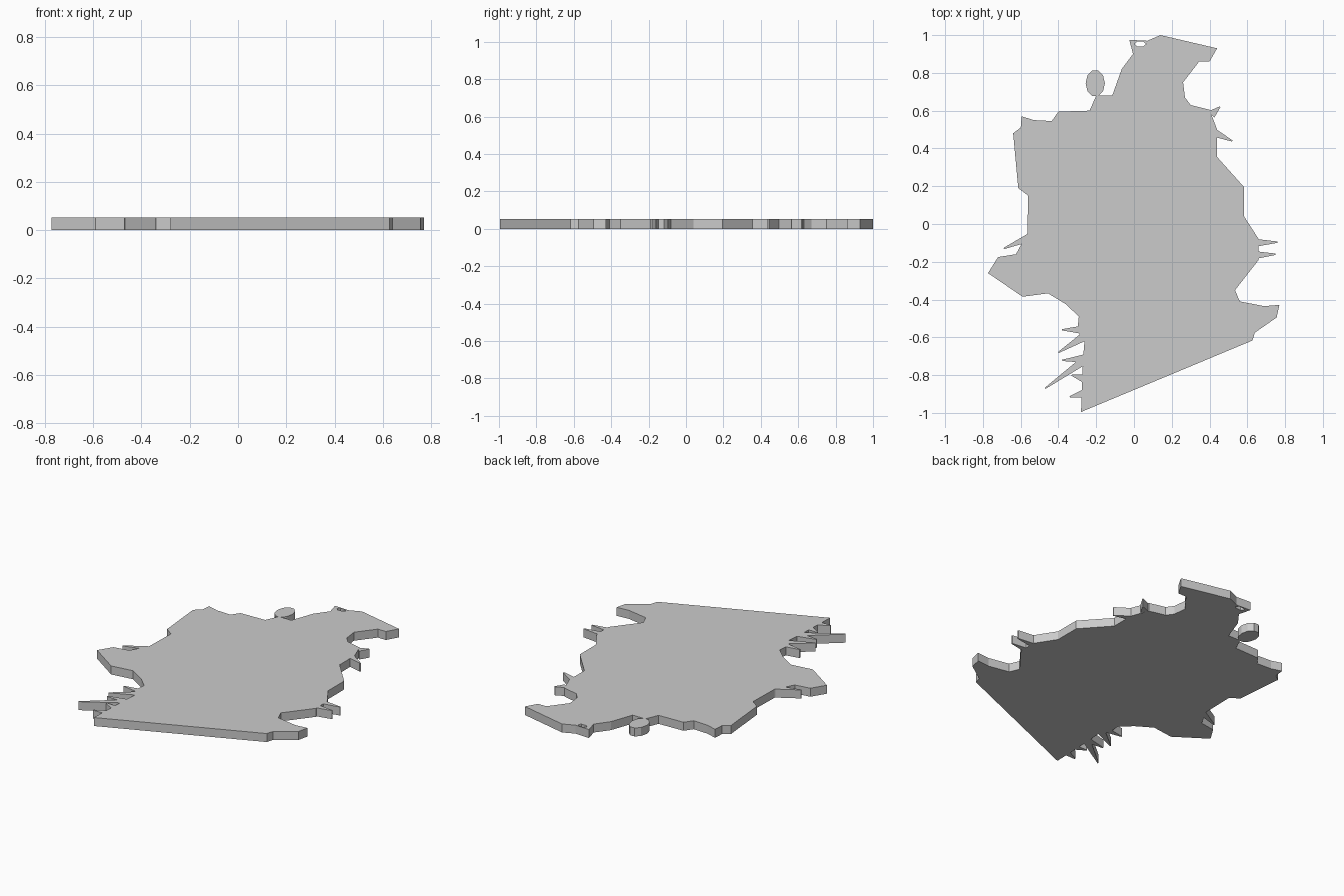
import bpy, bmesh
from math import cos, sin, tau
from mathutils import Vector

if "Cube" in bpy.data.objects:
    bpy.data.objects.remove(bpy.data.objects["Cube"])

THICK = 0.052


def slab(name, outline, z0=0.0, z1=THICK):
    """Extrude a flat outline into a plate."""
    bm = bmesh.new()
    face = bm.faces.new([bm.verts.new((p[0], p[1], z0)) for p in outline])
    ext = bmesh.ops.extrude_face_region(bm, geom=[face])
    for v in ext["geom"]:
        if isinstance(v, bmesh.types.BMVert):
            v.co.z = z1
    bmesh.ops.recalc_face_normals(bm, faces=bm.faces[:])
    mesh = bpy.data.meshes.new(name)
    bm.to_mesh(mesh)
    bm.free()
    obj = bpy.data.objects.new(name, mesh)
    bpy.context.collection.objects.link(obj)
    return obj


def oval(cx, cy, rx, ry, sides):
    angles = [tau * i / sides for i in range(sides)]
    return [(cx + rx * cos(a), cy + ry * sin(a)) for a in angles]


def barb(x, y, tip_x, tip_y, width=0.045):
    """Pointed spit from a root on the coast to its tip."""
    root, tip = Vector((x, y)), Vector((tip_x, tip_y))
    side = (tip - root).orthogonal().normalized() * width / 2
    return [root - side, tip - side * 0.15, tip + side * 0.15, root + side]


def combine(base, tool, op):
    """Apply a boolean and discard the tool."""
    mod = base.modifiers.new(op.lower(), "BOOLEAN")
    mod.operation, mod.solver, mod.object = op, "EXACT", tool
    bpy.context.view_layer.objects.active = base
    bpy.ops.object.modifier_apply(modifier=mod.name)
    bpy.data.objects.remove(tool)


# main land plate, clockwise from the north tip
land = slab("land_plate", [
    (0.14, 1.0), (0.44, 0.93), (0.40, 0.86), (0.345, 0.86), (0.26, 0.75),
    (0.27, 0.67), (0.30, 0.63), (0.40, 0.605), (0.44, 0.50), (0.44, 0.355),
    (0.583, 0.195), (0.583, 0.04), (0.66, -0.08), (0.66, -0.19),
    (0.535, -0.35), (0.56, -0.41), (0.69, -0.435), (0.77, -0.428),
    (0.755, -0.495), (0.64, -0.575), (0.627, -0.617), (-0.28, -0.995),
    (-0.27, -0.72), (-0.262, -0.62), (-0.30, -0.57), (-0.292, -0.49),
    (-0.36, -0.425), (-0.455, -0.367), (-0.59, -0.385), (-0.773, -0.26),
    (-0.72, -0.175), (-0.625, -0.16), (-0.565, -0.05), (-0.56, 0.15),
    (-0.613, 0.19), (-0.64, 0.48), (-0.60, 0.51), (-0.595, 0.57),
    (-0.53, 0.55), (-0.435, 0.545), (-0.40, 0.595), (-0.235, 0.60),
    (-0.20, 0.68), (-0.115, 0.68), (-0.065, 0.82), (-0.005, 0.90),
    (-0.025, 0.975), (0.07, 0.97)])

# pointed spits along the east, south-west and west coasts
spits = [
    (0.42, 0.485, 0.52, 0.44), (0.41, 0.58, 0.455, 0.62),
    (0.63, -0.10, 0.76, -0.096), (0.63, -0.165, 0.75, -0.16),
    (-0.26, -0.895, -0.34, -0.915), (-0.26, -0.82, -0.33, -0.80),
    (-0.26, -0.712, -0.38, -0.722), (-0.26, -0.72, -0.47, -0.87),
    (-0.27, -0.60, -0.40, -0.68), (-0.27, -0.56, -0.38, -0.56),
    (-0.55, -0.07, -0.69, -0.13)]
for spit in spits:
    combine(land, slab("spit", barb(*spit)), "UNION")

# rounded knob on the north-west coast
combine(land, slab("north_knob", oval(-0.205, 0.745, 0.051, 0.071, 10)), "UNION")

# small lake hole near the north tip
combine(land, slab("lake_cutter", oval(0.033, 0.953, 0.031, 0.015, 6), -0.1, 0.2),
        "DIFFERENCE")
